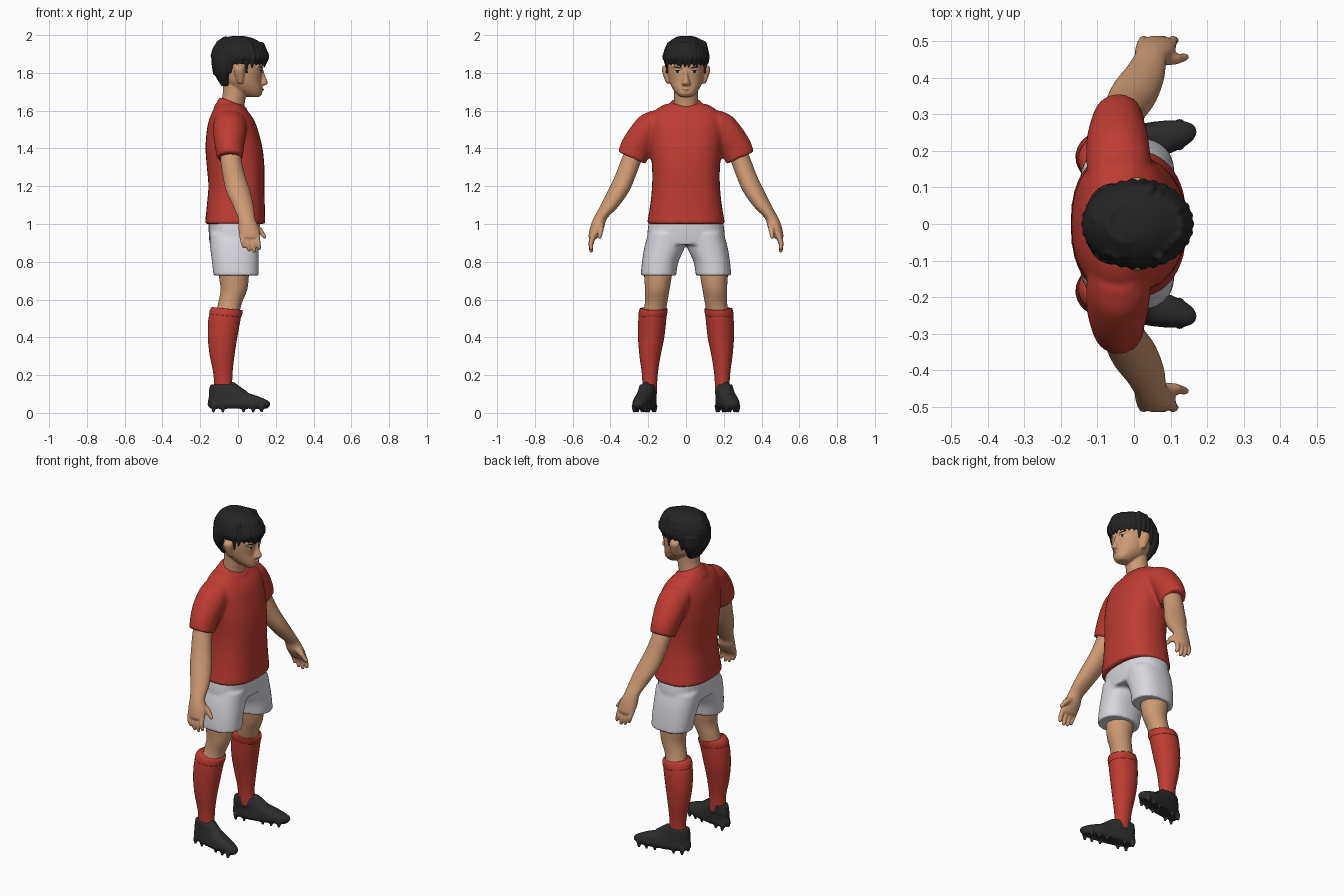
import bpy, bmesh, math, random
from mathutils import Vector

random.seed(4)
if "Cube" in bpy.data.objects:
    bpy.data.objects.remove(bpy.data.objects["Cube"])


def material(name, *rgb):
    mat = bpy.data.materials.new(name)
    mat.use_nodes = True
    mat.diffuse_color = (*rgb, 1)
    mat.node_tree.nodes["Principled BSDF"].inputs["Base Color"].default_value = (*rgb, 1)
    return mat


skin = material("skin", .62, .32, .17)
red = material("red fabric", .52, .045, .03)
white = material("white fabric", .68, .68, .73)
black = material("black hair", .017, .017, .018)
leather = material("dark leather", .026, .026, .027)
eye_white = material("eye white", .6, .55, .5)
lip = material("lip", .36, .14, .085)


def smooth_rows(rows, steps=4):
    """Catmull-Rom interpolation through the cross-sections."""
    result = []
    for i in range(len(rows) - 1):
        a, b, c, d = (rows[min(max(k, 0), len(rows) - 1)] for k in range(i - 1, i + 3))
        for s in range(steps):
            t = s / steps
            result.append([q + t * (r - p) / 2 + t * t * (p - 2.5 * q + 2 * r - s4 / 2)
                           + t * t * t * (1.5 * (q - r) + (s4 - p) / 2)
                           for p, q, r, s4 in zip(a, b, c, d)])
    return result + [rows[-1]]


def loft(bm, rows, slope_x=0, slope_y=0, skew=0, power=2, sides=32):
    """Rows are z, back, front, then a half width or an inner and outer y."""
    rows = [r if len(r) == 5 else (*r[:3], -r[3], r[3]) for r in rows]
    rings = []
    for z, x0, x1, y0, y1 in smooth_rows(rows):
        ring = []
        for k in range(sides):
            a = math.tau * k / sides
            c, s = math.cos(a), math.sin(a)
            dx = math.copysign(abs(c) ** (2 / power), c) * (x1 - x0) / 2
            dy = math.copysign(abs(s) ** (2 / power), s) * (y1 - y0) / 2
            x = (x0 + x1) / 2 + dx
            ring.append(bm.verts.new((x, (y0 + y1) / 2 + dy + skew * (x + .1),
                                      z + slope_x * dx + slope_y * dy)))
        rings.append(ring)
    for low, high in zip(rings, rings[1:]):
        for k in range(sides):
            j = (k + 1) % sides
            bm.faces.new((low[k], low[j], high[j], high[k]))
    bm.faces.new(rings[0][::-1])
    bm.faces.new(rings[-1])


def rod(bm, start, end, r0, r1):
    """Rounded tapered rod between two points."""
    start, end = Vector(start), Vector(end)
    axis = end - start
    matrix = axis.to_track_quat('Z', 'Y').to_matrix().to_4x4()
    matrix.translation = (start + end) / 2
    bmesh.ops.create_cone(bm, cap_ends=True, segments=12, radius1=r0, radius2=r1,
                          depth=axis.length, matrix=matrix)
    for p, r in ((start, r0), (end, r1)):
        ball = bmesh.ops.create_icosphere(bm, subdivisions=2, radius=r)["verts"]
        bmesh.ops.translate(bm, verts=ball, vec=p)


def finish(name, bm, mat, voxel=0, mirror=False, passes=3):
    bmesh.ops.recalc_face_normals(bm, faces=bm.faces)
    mesh = bpy.data.meshes.new(name)
    bm.to_mesh(mesh)
    bm.free()
    mesh.materials.append(mat)
    mesh.shade_smooth()
    obj = bpy.data.objects.new(name, mesh)
    bpy.context.collection.objects.link(obj)
    if mirror:
        mod = obj.modifiers.new("Both sides", 'MIRROR')
        mod.use_axis = (False, True, False)
        mod.use_mirror_merge = False
    if voxel:
        mod = obj.modifiers.new("Blend", 'REMESH')
        mod.mode, mod.voxel_size, mod.use_smooth_shade = 'VOXEL', voxel, True
        mod = obj.modifiers.new("Soften", 'SMOOTH')
        mod.factor, mod.iterations = .5, passes
    return obj


# Shirt: torso, collar and sleeves blended together
bm = bmesh.new()
loft(bm, [(1, -.175, .145, .207), (1.1, -.165, .142, .19), (1.2, -.157, .14, .18),
          (1.3, -.165, .14, .18), (1.4, -.172, .13, .19), (1.5, -.165, .105, .195),
          (1.56, -.15, .08, .19), (1.605, -.13, .045, .16), (1.635, -.11, .02, .11)], power=2.4)
loft(bm, [(1.58, -.13, .06, .12), (1.645, -.095, .045, .08)], slope_x=-.4)
for side in (1, -1):
    sleeve = [(1.35, -.112, .027, .215, .359), (1.4, -.12, .03, .19, .342),
              (1.466, -.13, .04, .15, .302), (1.53, -.13, .045, .08, .247),
              (1.57, -.12, .03, .04, .18)]
    loft(bm, [(z, b, f, i * side, o * side) for z, b, f, i, o in sleeve], slope_y=.45 * side)
finish("shirt", bm, red, .009, passes=4)

# Shorts: hips and two wide legs
bm = bmesh.new()
loft(bm, [(.89, -.15, .108, .2), (.95, -.155, .115, .205), (1.02, -.155, .118, .195)], power=2.4)
for side in (1, -1):
    leg = [(.728, -.13, .11, .052, .24), (.8, -.138, .11, .04, .233),
           (.88, -.148, .11, .005, .22), (.95, -.15, .11, 0, .2)]
    loft(bm, [(z, b, f, i * side, o * side) for z, b, f, i, o in leg], power=2.3)
finish("shorts", bm, white, .009)

# Knees
bm = bmesh.new()
loft(bm, [(.8, -.1, .06, .07, .225), (.72, -.1, .057, .076, .221), (.65, -.092, .048, .088, .217),
          (.58, -.105, .02, .1, .218), (.5, -.12, 0, .115, .235)])
finish("knees", bm, skin, mirror=True)

# Socks with a folded band at the top
bm = bmesh.new()
loft(bm, [(.55, -.135, .02, .1, .242), (.5, -.155, .013, .104, .252), (.4, -.16, -.005, .115, .254),
          (.3, -.15, -.02, .135, .246), (.2, -.13, -.03, .15, .233), (.1, -.125, -.03, .155, .23)],
     slope_x=-.1)
loft(bm, [(.552, -.139, .023, .097, .245), (.535, -.149, .023, .098, .25),
          (.515, -.153, .017, .102, .252)], slope_x=-.1)
finish("socks", bm, red, mirror=True)

# Boots with tongue, laces and studs
bm = bmesh.new()
loft(bm, [(.022, -.145, .155, .157, .238), (.04, -.16, .17, .148, .25), (.06, -.16, .165, .148, .25),
          (.085, -.155, .115, .15, .246), (.11, -.155, .045, .15, .242), (.15, -.147, -.01, .152, .238)],
     skew=.2, power=2.3)
rod(bm, (.03, .225, .1), (-.03, .212, .145), .022, .02)
for k in range(4):
    x = k * .022 - .015
    rod(bm, (x, .195, .133 - k * .017), (x + .005, .248, .129 - k * .017), .006, .006)
for x in (-.13, -.08, .03, .08, .125):
    for offset in (-.03, .03):
        rod(bm, (x, .2 + offset + .2 * (x + .1), .035), (x, .2 + offset + .2 * (x + .1), .008), .014, .008)
finish("boots", bm, leather, .0055, True, 2)

# Arms and hands
bm = bmesh.new()
loft(bm, [(1.42, -.1, .01, .2, .31), (1.33, -.092, .02, .238, .347), (1.25, -.08, .04, .268, .378),
          (1.17, -.062, .066, .303, .417), (1.09, -.025, .084, .36, .457), (1.03, 0, .09, .418, .49),
          (.98, .002, .11, .434, .508), (.935, .008, .115, .462, .516), (.92, .02, .1, .475, .51)])
for k, length in enumerate((.06, .078, .083, .07)):
    x = .02 + k * .027
    knuckle = Vector((x, .49, .94))
    middle = knuckle + Vector((.006, .014, -length * .6))
    rod(bm, knuckle, middle, .0145, .013)
    rod(bm, middle, knuckle + Vector((.012, .012, -length)), .013, .01)
rod(bm, (.07, .455, 1.0), (.115, .452, .965), .022, .016)
rod(bm, (.115, .452, .965), (.14, .457, .932), .015, .011)
finish("arms", bm, skin, .0055, True, 2)

# Head: neck, skull, nose, lips, brow and ears
bm = bmesh.new()
loft(bm, [(1.58, -.1, .03, .066), (1.64, -.09, .036, .063), (1.7, -.08, .045, .063),
          (1.78, -.08, .05, .065)])
loft(bm, [(1.672, .05, .112, .03), (1.69, .01, .128, .051), (1.72, -.04, .128, .073),
          (1.76, -.08, .124, .09), (1.82, -.1, .13, .1), (1.88, -.11, .132, .1),
          (1.94, -.09, .1, .085), (1.97, -.04, .05, .05)], power=2.2)
loft(bm, [(1.732, .1, .135, .018), (1.745, .1, .158, .022), (1.78, .1, .146, .013),
          (1.815, .1, .135, .011)])
for side in (1, -1):
    ear = [(1.745, .0, .025, .08, .105), (1.775, -.012, .03, .085, .117),
           (1.82, -.022, .034, .085, .129), (1.84, -.01, .025, .085, .12)]
    loft(bm, [(z, b, f, i * side, o * side) for z, b, f, i, o in ear])
    rod(bm, (.122, .02 * side, 1.832), (.1, .065 * side, 1.834), .01, .012)
    rod(bm, (.129, 0, 1.712), (.118, .025 * side, 1.708), .008, .004)
    rod(bm, (.125, .012 * side, 1.74), (.125, .016 * side, 1.742), .012, .01)
head = finish("head", bm, skin, .005, passes=3)


# Painted face features, laid as thin plates on the head
def face_plate(name, mat, y, z, half_y, half_z, lift, slant=0):
    bm = bmesh.new()
    bmesh.ops.create_grid(bm, x_segments=10, y_segments=6, size=1)
    for v in bm.verts:
        u, w = v.co.x, v.co.y * math.sqrt(max(0, 1 - .9 * v.co.x ** 2))
        v.co = (.25, y + u * half_y, z + w * half_z + slant * u * half_y)
    obj = finish(name, bm, mat, mirror=True)
    mod = obj.modifiers.new("Lay on face", 'SHRINKWRAP')
    mod.target, mod.wrap_method, mod.offset = head, 'PROJECT', lift
    mod.use_project_x = True
    mod.use_positive_direction, mod.use_negative_direction = False, True


face_plate("eyes", eye_white, .045, 1.806, .017, .007, .002)
face_plate("pupils", black, .045, 1.806, .007, .007, .0035)
face_plate("eyelids", black, .045, 1.813, .019, .002, .004)
face_plate("eyebrows", black, .046, 1.829, .024, .004, .003, .15)
face_plate("mouth", lip, .011, 1.711, .014, .003, .002)

# Hair: cap, nape and loose locks
bm = bmesh.new()
loft(bm, [(1.85, -.13, .145, .112), (1.88, -.14, .157, .118), (1.92, -.138, .152, .116),
          (1.96, -.112, .12, .094), (1.985, -.07, .075, .06), (1.995, -.03, .03, .03)])
loft(bm, [(1.73, -.088, -.035, .055), (1.78, -.118, -.025, .088), (1.82, -.134, -.01, .105),
          (1.88, -.138, .02, .112)])
count = 30
for k in range(count):
    angle = math.tau * k / count
    c, s = math.cos(angle), math.sin(angle)
    wobble = random.uniform(-.012, .012)
    # Locks sweeping out from the crown
    rod(bm, (c * .05 - .02, s * .045, 1.978), (.01 + c * .115, s * .09 + wobble, 1.95 + wobble / 2), .015, .014)
    rod(bm, (.01 + c * .115, s * .09 + wobble, 1.95), (.01 + c * .143, s * .113, 1.89), .015, .013)
    # Pointed tips of fringe and sides
    if c > -.3:
        rod(bm, (.01 + c * .138, s * .11, 1.88),
            (.008 + c * .132, s * .108 + wobble, 1.838 + wobble), .017, .004)
    else:
        rod(bm, (.01 + c * .138, s * .11, 1.87), (c * .13, s * .1, 1.8 + wobble), .015, .006)
for side in (1, -1):
    rod(bm, (.045, .1 * side, 1.87), (.045, .1 * side, 1.8), .014, .005)
finish("hair", bm, black, .005, passes=2)
